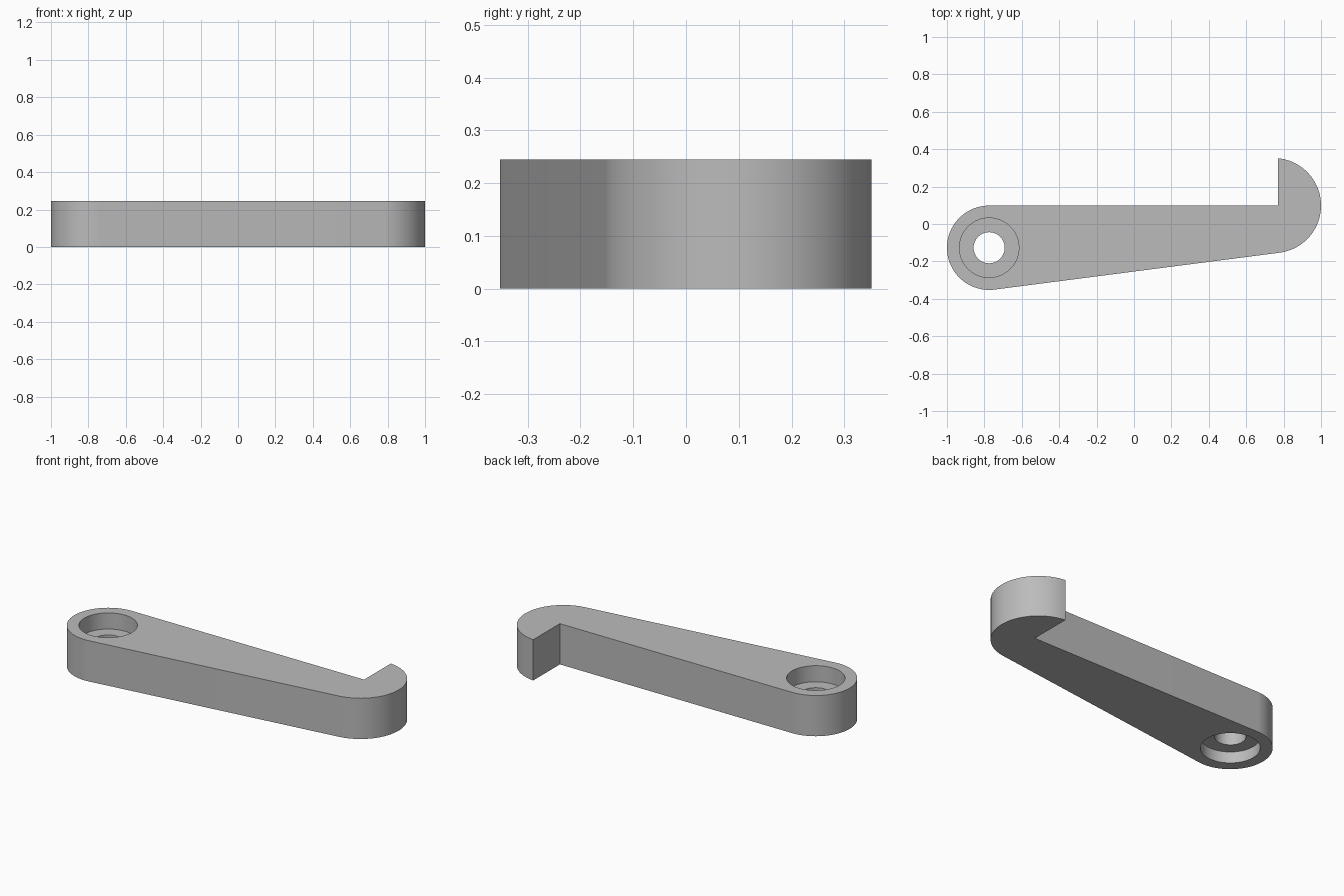
import bpy
import bmesh
from math import acos, asin, atan2, cos, hypot, pi, radians, sin

if "Cube" in bpy.data.objects:
    bpy.data.objects.remove(bpy.data.objects["Cube"], do_unlink=True)

HEIGHT = 0.245
PIVOT, PIVOT_R = (-0.7745, -0.127), 0.2255
HOOK, HOOK_R = (0.746, 0.0985), 0.254
NOTCH_X = 0.77
SEGMENTS = 96

grey = bpy.data.materials.new("plain grey")
grey.use_nodes = True
colour = (0.5, 0.5, 0.5, 1)
grey.diffuse_color = colour
grey.node_tree.nodes["Principled BSDF"].inputs["Base Color"].default_value = colour


def arc(centre, radius, start, end, steps=48):
    angles = [start + (end - start) * i / steps for i in range(steps + 1)]
    return [(centre[0] + radius * cos(a), centre[1] + radius * sin(a)) for a in angles]


def make_object(name, bm):
    bmesh.ops.recalc_face_normals(bm, faces=bm.faces)
    mesh = bpy.data.meshes.new(name)
    bm.to_mesh(mesh)
    bm.free()
    mesh.materials.append(grey)
    obj = bpy.data.objects.new(name, mesh)
    bpy.context.collection.objects.link(obj)
    return obj


# Lever outline: round pivot end, tangent tapered edge, hooked end with a notch
dx, dy = HOOK[0] - PIVOT[0], HOOK[1] - PIVOT[1]
tangent = atan2(dy, dx) - acos((PIVOT_R - HOOK_R) / hypot(dx, dy))
tip = acos((NOTCH_X - HOOK[0]) / HOOK_R)
outline = arc(PIVOT, PIVOT_R, pi / 2, tangent + 2 * pi)
outline += arc(HOOK, HOOK_R, tangent, tip)
outline.append((NOTCH_X, PIVOT[1] + PIVOT_R))

bm = bmesh.new()
base = bm.faces.new([bm.verts.new((x, y, 0)) for x, y in outline])
top = bmesh.ops.extrude_face_region(bm, geom=[base], use_keep_orig=True)
bmesh.ops.translate(bm, vec=(0, 0, HEIGHT),
                    verts=[v for v in top["geom"] if isinstance(v, bmesh.types.BMVert)])
lever = make_object("hook_lever", bm)

# Stepped bore cutter: wide recess above and below a narrow through hole
WIDE, NARROW = 0.159, 0.083
LOW, HIGH = 0.067, 0.148
profile = [(WIDE, -0.1), (WIDE, LOW), (NARROW, LOW),
           (NARROW, HIGH), (WIDE, HIGH), (WIDE, HEIGHT + 0.1)]
bm = bmesh.new()
rings = []
for radius, z in profile:
    circle = arc(PIVOT, radius, 0, 2 * pi, SEGMENTS)[:-1]
    rings.append([bm.verts.new((x, y, z)) for x, y in circle])
for lower, upper in zip(rings, rings[1:]):
    for i in range(SEGMENTS):
        j = (i + 1) % SEGMENTS
        bm.faces.new((lower[i], lower[j], upper[j], upper[i]))
bm.faces.new(rings[0])
bm.faces.new(rings[-1])
cutter = make_object("bore_cutter", bm)
cutter.hide_render = True

# Cut the bore and bake the result
cut = lever.modifiers.new("bore", "BOOLEAN")
cut.operation = "DIFFERENCE"
cut.solver = "EXACT"
cut.object = cutter
bpy.ops.object.select_all(action="DESELECT")
lever.select_set(True)
bpy.context.view_layer.objects.active = lever
bpy.ops.object.modifier_apply(modifier=cut.name)
bpy.data.objects.remove(cutter, do_unlink=True)
bpy.ops.object.shade_smooth_by_angle(angle=radians(30))
